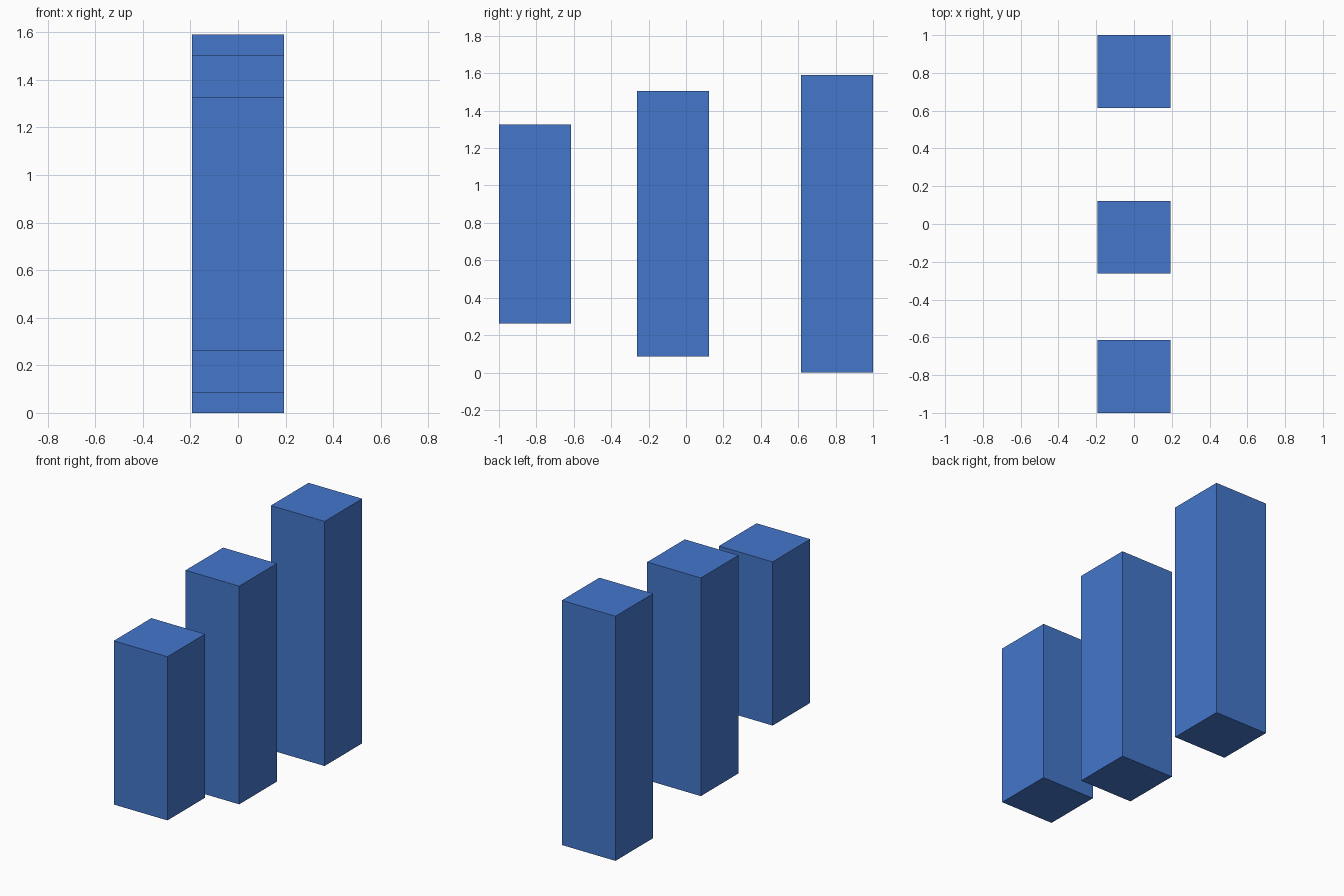
import bpy

if "Cube" in bpy.data.objects:
    bpy.data.objects.remove(bpy.data.objects["Cube"])

WIDTH = 0.386
MID_Z = 0.795  # all bars share one mid height

blue = bpy.data.materials.new("blue")
blue.diffuse_color = (0.058, 0.184, 0.6, 1)
blue.use_nodes = True
blue.node_tree.nodes["Principled BSDF"].inputs["Base Color"].default_value = blue.diffuse_color


def bar(name, y, height):
    bpy.ops.mesh.primitive_cube_add(size=1, location=(0, y, MID_Z))
    ob = bpy.context.object
    ob.name = name
    ob.scale = (WIDTH, WIDTH, height)
    bpy.ops.object.transform_apply(location=False, rotation=False, scale=True)
    ob.data.materials.append(blue)


# Three square bars in a row, growing towards the back
bar("short_bar", -0.807, 1.064)
bar("middle_bar", -0.07, 1.418)
bar("tall_bar", 0.807, 1.59)
